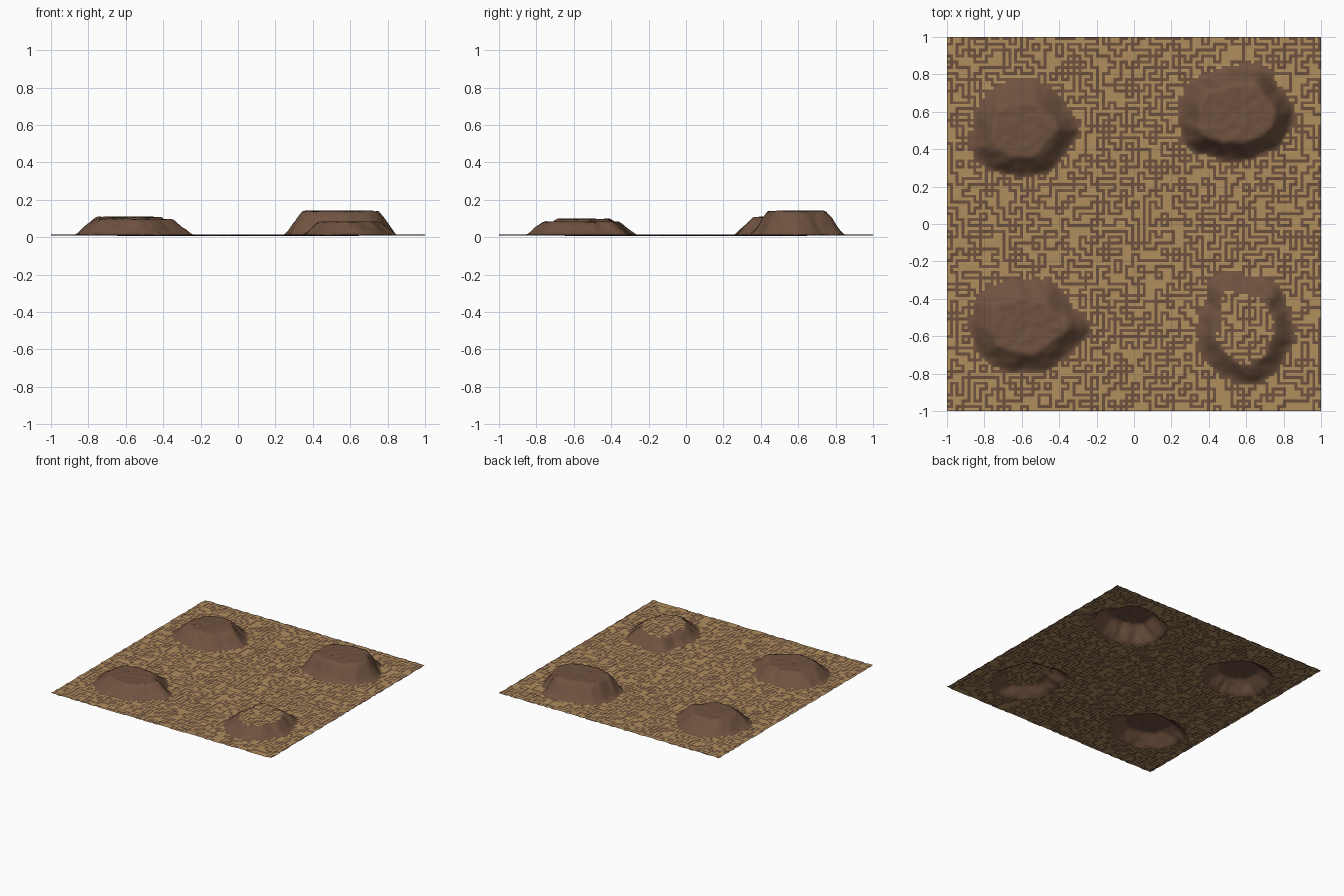
import bpy, math, random
from mathutils import noise, Vector

if "Cube" in bpy.data.objects:
    bpy.data.objects.remove(bpy.data.objects["Cube"])

random.seed(7)
N = 128               # grid cells per side
STEP = 0.004          # height of the small ground steps

# mesas: centre x, centre y, top height, slope width, foot radius every 30 degrees
MESAS = [
    (-0.60, 0.51, 0.108, 0.11, [.30, .26, .26, .25, .255, .26, .26, .285, .265, .25, .27, .26]),
    (0.55, 0.59, 0.140, 0.10, [.30, .27, .28, .255, .25, .30, .30, .32, .26, .25, .255, .285]),
    (-0.57, -0.55, 0.097, 0.11, [.33, .26, .27, .25, .27, .31, .30, .29, .255, .245, .25, .26]),
    (0.60, -0.56, 0.083, 0.10, [.25, .25, .29, .28, .33, .26, .26, .27, .27, .30, .28, .25]),
]

# blocky random steps, two vertices wide, give the maze pattern
blocks = [[random.choice((0, 1)) for _ in range(N // 2 + 1)] for _ in range(N // 2 + 1)]


def mesa_height(x, y):
    """Height of the mesa tops and slopes above the plain."""
    best = 0.0
    for cx, cy, top, width, radii in MESAS:
        dx, dy = x - cx, y - cy
        d = math.hypot(dx, dy)
        if d > 0.4:
            continue
        a = (math.degrees(math.atan2(dy, dx)) % 360) / 30
        i = int(a) % 12
        f = a - int(a)
        f = f * f * (3 - 2 * f)
        foot = radii[i] * (1 - f) + radii[(i + 1) % 12] * f
        foot += 0.012 * noise.noise(Vector((x * 14, y * 14, 3)))
        t = max(0.0, min(1.0, (foot - d) / width))
        t = 0.65 * t + 0.35 * t * t * (3 - 2 * t)
        best = max(best, (top - 0.010) * t)
    return best


def height(i, j):
    x, y = -1 + 2 * i / N, -1 + 2 * j / N
    plain = 0.006 + 0.004 * max(abs(x), abs(y)) ** 2
    return plain + STEP * blocks[i // 2][j // 2] + mesa_height(x, y)


def material(name, rgb):
    m = bpy.data.materials.new(name)
    m.diffuse_color = (*rgb, 1)
    m.use_nodes = True
    m.node_tree.nodes["Principled BSDF"].inputs["Base Color"].default_value = m.diffuse_color
    return m


# terrain sheet
verts = [(-1 + 2 * i / N, -1 + 2 * j / N, height(i, j)) for j in range(N + 1) for i in range(N + 1)]
W = N + 1
faces = [(j * W + i, j * W + i + 1, (j + 1) * W + i + 1, (j + 1) * W + i)
         for j in range(N) for i in range(N)]
mesh = bpy.data.meshes.new("terrain")
mesh.from_pydata(verts, [], faces)
mesh.materials.append(material("sand", (0.43, 0.27, 0.11)))
mesh.materials.append(material("rock", (0.16, 0.085, 0.05)))

# rock on steep faces and on high tops, sand on flat ground
for p in mesh.polygons:
    zs = [mesh.vertices[v].co.z for v in p.vertices]
    p.material_index = 1 if max(zs) - min(zs) > 0.0022 or min(zs) > 0.088 else 0

terrain = bpy.data.objects.new("terrain", mesh)
bpy.context.collection.objects.link(terrain)
bpy.context.view_layer.objects.active = terrain
terrain.select_set(True)
bpy.ops.object.shade_smooth()
